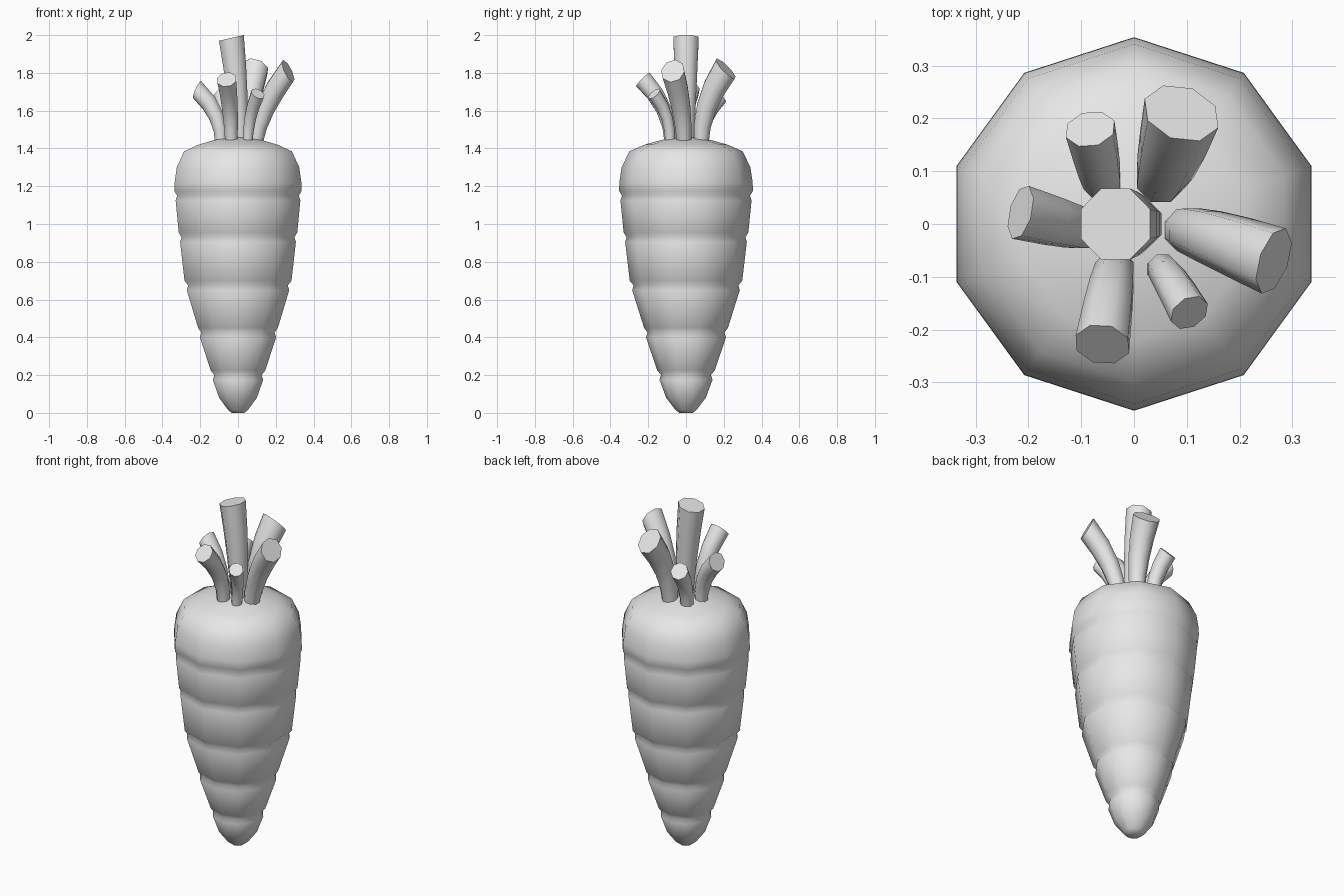
import bpy, bmesh
from math import sin, cos, pi, radians
from mathutils import Vector, Quaternion

cube = bpy.data.objects.get("Cube")
if cube:
    bpy.data.objects.remove(cube, do_unlink=True)

grey = bpy.data.materials.new("plain grey")
grey.use_nodes = True
GREY = (0.8, 0.8, 0.8, 1)
grey.diffuse_color = GREY
grey.node_tree.nodes["Principled BSDF"].inputs["Base Color"].default_value = GREY


def loft(name, rings, sharp):
    """Skin a list of rings (lists of points) and close both ends."""
    bm = bmesh.new()
    loops = [[bm.verts.new(p) for p in ring] for ring in rings]
    n = len(loops[0])
    for a, b in zip(loops, loops[1:]):
        for i in range(n):
            j = (i + 1) % n
            bm.faces.new((a[i], a[j], b[j], b[i]))
    bm.faces.new(loops[0][::-1])
    bm.faces.new(loops[-1])
    bmesh.ops.recalc_face_normals(bm, faces=bm.faces)
    mesh = bpy.data.meshes.new(name)
    bm.to_mesh(mesh)
    bm.free()
    mesh.materials.append(grey)
    obj = bpy.data.objects.new(name, mesh)
    bpy.context.collection.objects.link(obj)
    bpy.ops.object.select_all(action='DESELECT')
    obj.select_set(True)
    bpy.context.view_layer.objects.active = obj
    bpy.ops.object.shade_smooth_by_angle(angle=radians(sharp))
    return obj


def circle(centre, radius, sides, start, turn=Quaternion()):
    return [Vector(centre) + turn @ Vector((radius * cos(start + 2 * pi * i / sides),
                                            radius * sin(start + 2 * pi * i / sides), 0))
            for i in range(sides)]


# Root: ten-sided, with a small groove between the bulging segments
profile = [(0.035, 0), (0.055, 0.015), (0.105, 0.08), (0.14, 0.175)]
for z, above, below in [(0.2, 0.152, 0.14), (0.425, 0.222, 0.212), (0.675, 0.298, 0.285),
                        (0.93, 0.33, 0.322), (1.15, 0.354, 0.347)]:
    if z > 0.3:
        profile.append((below, z - 0.025))
    profile += [(below - 0.008, z), (above, z + 0.025)]
profile += [(0.353, 1.22), (0.341, 1.3), (0.3, 1.385), (0.22, 1.42), (0.13, 1.445), (0.04, 1.46)]
loft("root", [circle((0, 0, z), r, 10, pi / 2) for r, z in profile], 80)

# Stems: base, bend and tip points, base and tip radius, tilt of the cut end
stems = {
    "centre_stem": ((0.01, 0, 1.42), (-0.005, 0, 1.7), (-0.035, 0, 1.985), 0.045, 0.073, 13),
    "left_stem": ((0.09, -0.01, 1.41), (0.145, -0.025, 1.61), (0.265, -0.07, 1.81), 0.04, 0.066, 65),
    "back_left_stem": ((0.045, 0.08, 1.41), (0.06, 0.11, 1.62), (0.09, 0.21, 1.822), 0.04, 0.075, 47),
    "back_right_stem": ((-0.06, 0.075, 1.41), (-0.065, 0.1, 1.55), (-0.083, 0.18, 1.68), 0.034, 0.049, 47),
    "right_stem": ((-0.09, -0.01, 1.41), (-0.115, -0.005, 1.57), (-0.215, 0.022, 1.71), 0.033, 0.053, 66),
    "front_stem": ((-0.035, -0.08, 1.41), (-0.042, -0.115, 1.6), (-0.06, -0.228, 1.765), 0.034, 0.054, 46),
    "front_left_stem": ((0.05, -0.085, 1.41), (0.065, -0.1, 1.56), (0.105, -0.168, 1.69), 0.027, 0.039, 45),
}
for name, (base, bend, tip, r0, r1, tilt) in stems.items():
    base, bend, tip = Vector(base), Vector(bend), Vector(tip)
    out = (tip - base).xy.to_3d().normalized()
    axis = Vector((0, 0, 1)).cross(out)
    rings = []
    for k in range(5):
        t = k / 4
        # quadratic curve passing through the bend point
        p = base * (1 - t) * (1 - 2 * t) + bend * 4 * t * (1 - t) + tip * t * (2 * t - 1)
        turn = Quaternion(axis, radians(tilt) * t ** 1.5)
        rings.append(circle(p, r0 + (r1 - r0) * t, 8, pi / 8, turn))
    loft(name, rings, 50)
